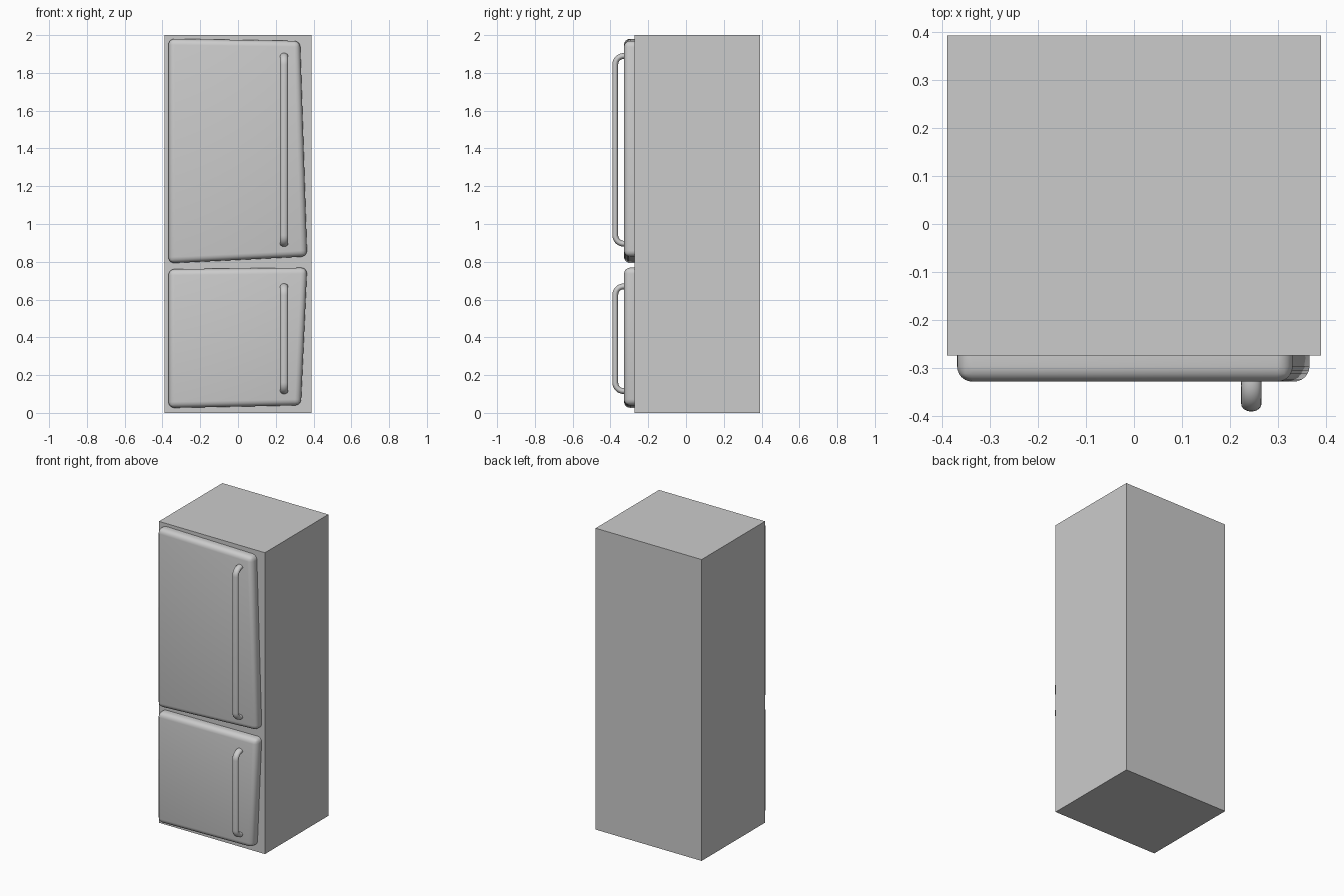
import bpy, bmesh, math
from mathutils import Vector

if "Cube" in bpy.data.objects:
    bpy.data.objects.remove(bpy.data.objects["Cube"])


def finish(name, bm, smooth=False):
    bmesh.ops.recalc_face_normals(bm, faces=bm.faces)
    mesh = bpy.data.meshes.new(name)
    bm.to_mesh(mesh)
    bm.free()
    ob = bpy.data.objects.new(name, mesh)
    bpy.context.collection.objects.link(ob)
    if smooth:
        bpy.ops.object.select_all(action='DESELECT')
        ob.select_set(True)
        bpy.context.view_layer.objects.active = ob
        bpy.ops.object.shade_smooth_by_angle(angle=math.radians(35))
    return ob


def prism(corners, front, back):
    """Extrude an x/z outline between two y depths."""
    bm = bmesh.new()
    face = bm.faces.new([bm.verts.new((x, back, z)) for x, z in corners])
    ext = bmesh.ops.extrude_face_region(bm, geom=[face], use_keep_orig=True)
    for v in ext["geom"]:
        if isinstance(v, bmesh.types.BMVert):
            v.co.y = front
    return bm


def door(name, corners):
    """Slightly crooked slab, every edge rounded except those at the back."""
    back = -0.273
    bm = prism(corners, -0.328, back)
    edges = [e for e in bm.edges if any(v.co.y < back - 0.01 for v in e.verts)]
    bmesh.ops.bevel(bm, geom=edges, offset=0.032, offset_type='OFFSET',
                    segments=6, profile=0.5, affect='EDGES', clamp_overlap=True)
    finish(name, bm, True)


def handle(name, z0, z1, x=0.244, rx=0.021, rt=0.0155, bend=0.045, sides=20):
    """Flattened tube swept along a bracket-shaped path."""
    front = -0.39 + rt
    lo, hi = z0 + rt, z1 - rt
    path = [(-0.322, lo)]
    for cz, start in ((lo + bend, -90), (hi - bend, -180)):
        for i in range(9):
            a = math.radians(start - 90 * i / 8)
            path.append((front + bend + bend * math.cos(a), cz + bend * math.sin(a)))
    path.append((-0.322, hi))
    pts = [Vector(p) for p in path]
    bm = bmesh.new()
    rings = []
    for i, p in enumerate(pts):
        t = (pts[min(i + 1, len(pts) - 1)] - pts[max(i - 1, 0)]).normalized()
        n = Vector((-t.y, t.x))
        ring = []
        for k in range(sides):
            a = 2 * math.pi * k / sides
            q = p + n * rt * math.sin(a)
            ring.append(bm.verts.new((x + rx * math.cos(a), q.x, q.y)))
        rings.append(ring)
    for a, b in zip(rings, rings[1:]):
        for k in range(sides):
            j = (k + 1) % sides
            bm.faces.new((a[k], a[j], b[j], b[k]))
    bm.faces.new(rings[0])
    bm.faces.new(rings[-1])
    finish(name, bm, True)


# Cabinet
finish("cabinet", prism([(-0.389, 0), (0.389, 0), (0.389, 2), (-0.389, 2)], -0.273, 0.392))

# Doors
door("upper_door", [(-0.368, 0.792), (0.366, 0.828), (0.329, 1.969), (-0.368, 1.981)])
door("lower_door", [(-0.368, 0.026), (0.333, 0.04), (0.366, 0.769), (-0.368, 0.761)])

# Handles
handle("upper_handle", 0.88, 1.905)
handle("lower_handle", 0.10, 0.685)
